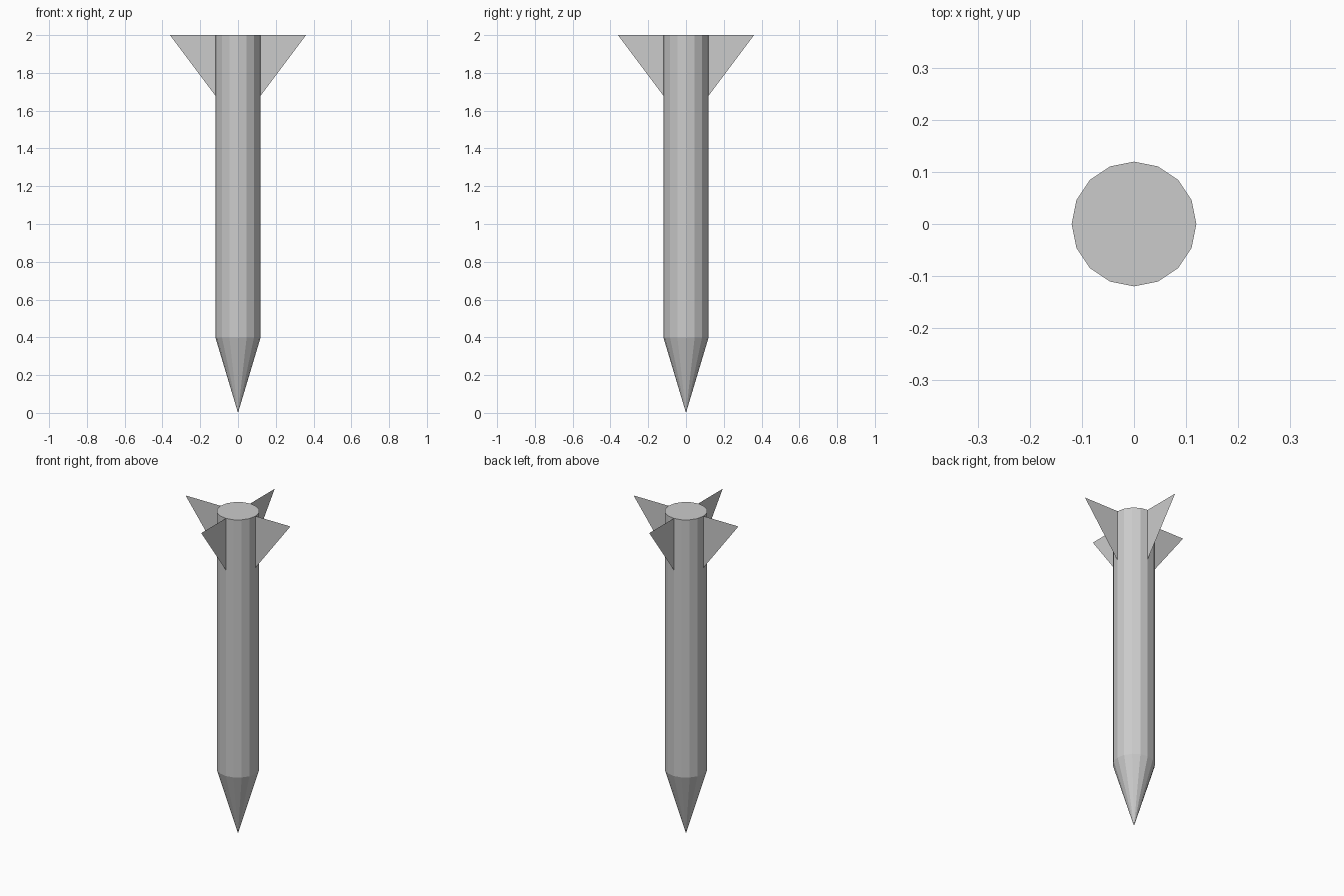
import bpy
import bmesh
from math import cos, sin, pi

if "Cube" in bpy.data.objects:
    bpy.data.objects.remove(bpy.data.objects["Cube"])

SIDES = 16
RADIUS = 0.12
SHOULDER = 0.40   # where the nose meets the body
TOP = 2.0


def make_object(name, bm):
    bmesh.ops.recalc_face_normals(bm, faces=bm.faces)
    mesh = bpy.data.meshes.new(name)
    bm.to_mesh(mesh)
    bm.free()
    obj = bpy.data.objects.new(name, mesh)
    bpy.context.collection.objects.link(obj)
    return obj


def ring(bm, z):
    return [bm.verts.new((RADIUS * cos(2 * pi * i / SIDES),
                          RADIUS * sin(2 * pi * i / SIDES), z))
            for i in range(SIDES)]


# Body: faceted tube with a closed upper end
bm = bmesh.new()
low, high = ring(bm, SHOULDER), ring(bm, TOP)
for i in range(SIDES):
    j = (i + 1) % SIDES
    bm.faces.new((low[i], low[j], high[j], high[i]))
bm.faces.new(high)
make_object("body", bm)

# Nose: cone pointing down to the ground
bm = bmesh.new()
base = ring(bm, SHOULDER)
tip = bm.verts.new((0, 0, 0))
for i in range(SIDES):
    bm.faces.new((base[(i + 1) % SIDES], base[i], tip))
make_object("nose_cone", bm)

# Fins: four paper-thin triangles on the axes
for k in range(4):
    bm = bmesh.new()
    profile = [(RADIUS, 1.68), (0.36, TOP), (RADIUS, TOP)]
    bm.faces.new([bm.verts.new((r, 0, z)) for r, z in profile])
    fin = make_object(f"fin_{k + 1}", bm)
    fin.rotation_euler.z = k * pi / 2
